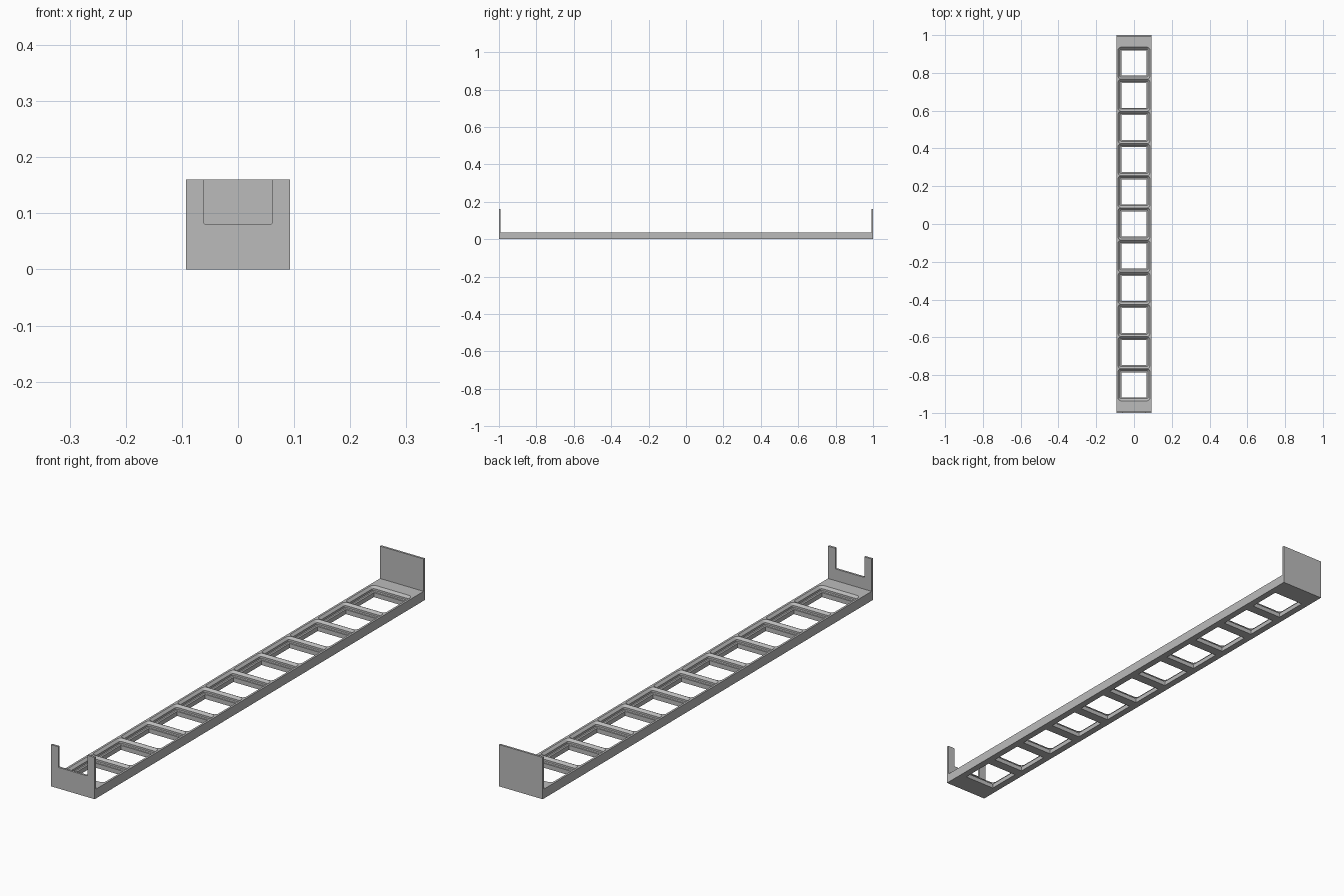
import bpy, bmesh, math

HALF_W, WALL_H, BASE_H, WALL_T = 0.0925, 0.16, 0.036, 0.008
CELLS, PITCH, MM = 11, 0.1703, 0.004055

cube = bpy.data.objects.get("Cube")
if cube:
    bpy.data.objects.remove(cube)

grey = bpy.data.materials.new("plain grey")
grey.use_nodes = True
colour = (0.5, 0.5, 0.5, 1)
grey.diffuse_color = colour
grey.node_tree.nodes["Principled BSDF"].inputs["Base Color"].default_value = colour


def make_object(name, bm):
    bmesh.ops.recalc_face_normals(bm, faces=bm.faces)
    mesh = bpy.data.meshes.new(name)
    bm.to_mesh(mesh)
    bm.free()
    mesh.materials.append(grey)
    obj = bpy.data.objects.new(name, mesh)
    bpy.context.collection.objects.link(obj)
    return obj


def rounded_square(half, radius, steps=8):
    points = []
    for corner in range(4):
        a0 = corner * math.pi / 2
        cx = (half - radius) * (1 if corner in (0, 3) else -1)
        cy = (half - radius) * (1 if corner < 2 else -1)
        for i in range(steps + 1):
            a = a0 + i * math.pi / 2 / steps
            points.append((cx + radius * math.cos(a), cy + radius * math.sin(a)))
    return points


def add_pocket(bm, y, levels):
    rings = [[bm.verts.new((px, y + py, z)) for px, py in rounded_square(half, radius)]
             for z, half, radius in levels]
    for low, high in zip(rings, rings[1:]):
        n = len(low)
        for i in range(n):
            j = (i + 1) % n
            bm.faces.new((low[i], low[j], high[j], high[i]))
    bm.faces.new(rings[0][::-1])
    bm.faces.new(rings[-1])


def end_plate(name, profile, y):
    bm = bmesh.new()
    face = bm.faces.new([bm.verts.new((x, y, z)) for x, z in profile])
    solid = bmesh.ops.extrude_face_region(bm, geom=[face])
    moved = [v for v in solid["geom"] if isinstance(v, bmesh.types.BMVert)]
    bmesh.ops.translate(bm, verts=moved, vec=(0, WALL_T, 0))
    return make_object(name, bm)


# Long base bar between the two end plates
bm = bmesh.new()
bmesh.ops.create_cube(bm, size=1)
bmesh.ops.scale(bm, verts=bm.verts, vec=(2 * HALF_W, 2 * (1 - WALL_T), BASE_H))
bmesh.ops.translate(bm, verts=bm.verts, vec=(0, 0, BASE_H / 2))
base = make_object("base_grid", bm)

# Stepped pockets: square through hole, ledge, chamfer, upright, wide chamfer
top = 20.85 * MM
floor = BASE_H - 4.65 * MM
levels = [
    (-0.02, 0.066, 0.0005),
    (floor, 0.066, 0.0005),
    (floor, top - 2.85 * MM, 1.15 * MM),
    (floor + 0.7 * MM, top - 2.15 * MM, 1.85 * MM),
    (floor + 2.5 * MM, top - 2.15 * MM, 1.85 * MM),
    (BASE_H, top, 4 * MM),
    (BASE_H + 0.02, top, 4 * MM),
]
bm = bmesh.new()
for i in range(CELLS):
    add_pocket(bm, (i - (CELLS - 1) / 2) * PITCH, levels)
cutter = make_object("pocket_cutter", bm)
cutter.hide_render = True

cut = base.modifiers.new("pockets", "BOOLEAN")
cut.operation = "DIFFERENCE"
cut.solver = "EXACT"
cut.object = cutter
bpy.context.view_layer.objects.active = base
base.select_set(True)
bpy.ops.object.modifier_apply(modifier=cut.name)
bpy.data.objects.remove(cutter)
bpy.ops.object.shade_smooth_by_angle(angle=math.radians(25))

# Solid back plate
end_plate("back_plate", [(-HALF_W, 0), (HALF_W, 0), (HALF_W, WALL_H), (-HALF_W, WALL_H)],
          1 - WALL_T)

# Front plate with a notch that has slightly rounded lower corners
notch, notch_z, r = 0.0615, 0.081, 0.003
right_half = [(HALF_W, 0), (HALF_W, WALL_H), (notch, WALL_H)]
for i in range(5):
    a = i * math.pi / 8
    right_half.append((notch - r + r * math.cos(a), notch_z + r - r * math.sin(a)))
left_half = [(-x, z) for x, z in reversed(right_half)]
end_plate("front_plate", right_half + left_half, -1)
